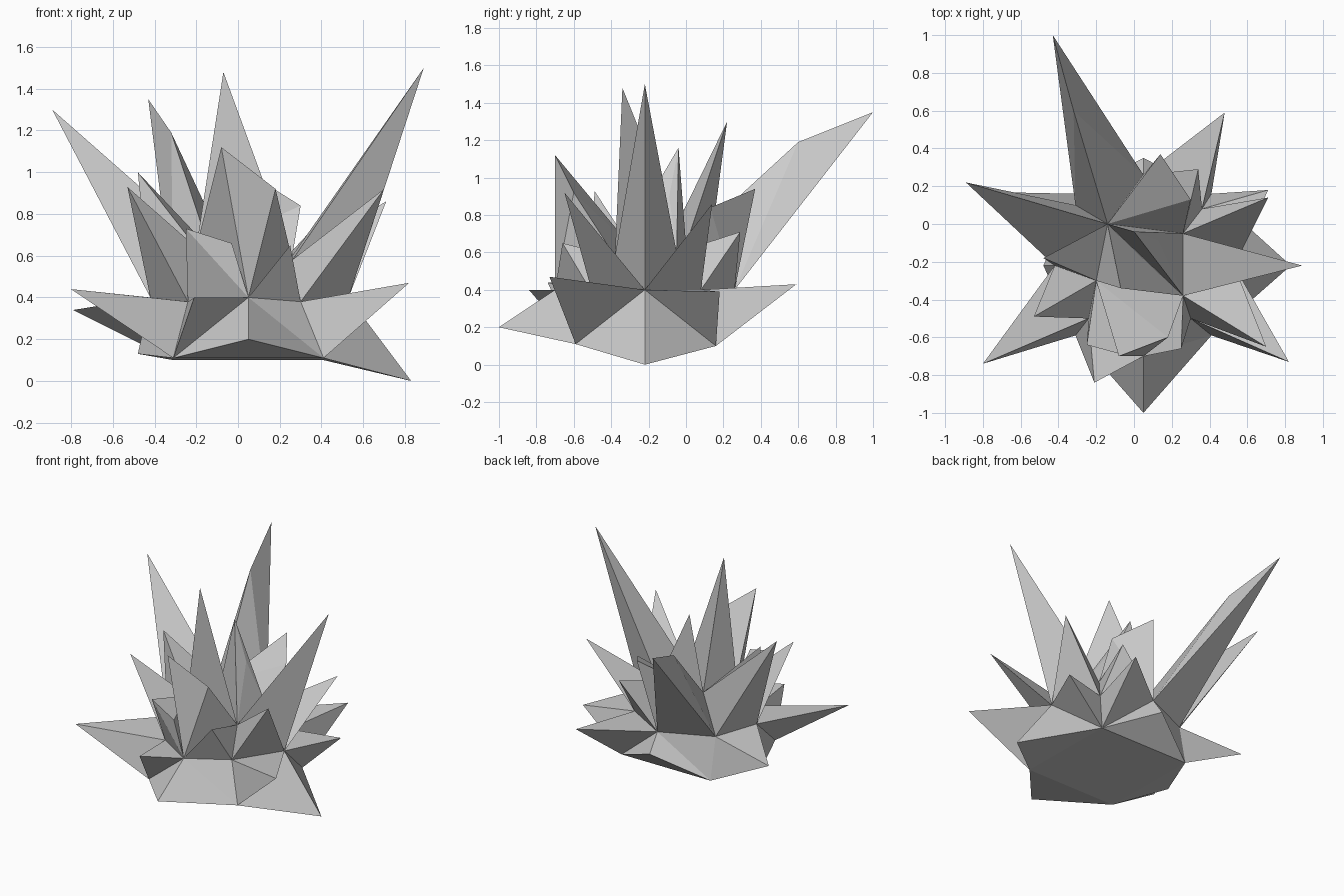
import bpy, bmesh

if "Cube" in bpy.data.objects:
    bpy.data.objects.remove(bpy.data.objects["Cube"])


def hull_into(bm, pts):
    """Add the faceted convex solid through pts to bm."""
    verts = [bm.verts.new(p) for p in pts]
    res = bmesh.ops.convex_hull(bm, input=verts)
    junk = {g for g in res["geom_interior"] + res["geom_unused"]
            if isinstance(g, bmesh.types.BMVert)}
    bmesh.ops.delete(bm, geom=list(junk), context='VERTS')


def make_part(name, solids):
    """One flat-shaded object made of several convex solids."""
    me = bpy.data.meshes.new(name)
    bm = bmesh.new()
    for pts in solids:
        piece = bmesh.new()
        hull_into(piece, pts)
        bmesh.ops.recalc_face_normals(piece, faces=piece.faces)
        tmp = bpy.data.meshes.new("tmp")
        piece.to_mesh(tmp)
        bm.from_mesh(tmp)
        piece.free()
        bpy.data.meshes.remove(tmp)
    bm.to_mesh(me)
    bm.free()
    ob = bpy.data.objects.new(name, me)
    bpy.context.collection.objects.link(ob)


# Hubs of the core: bottom corners, side middles, upright edges, top corners
H = {
    'A': (-.31, -.59, .11), 'B': (.41, -.59, .11),
    'C': (.41, .16, .10), 'D': (-.31, .16, .10),
    'F': (.05, -.70, .40), 'R': (.53, -.22, .40),
    'K': (.05, .26, .40), 'L': (-.42, -.22, .40),
    'e': (-.24, -.50, .38), 'f': (.30, -.50, .38),
    'g': (.36, .08, .40), 'h': (-.31, .10, .40),
    'p': (-.14, .00, .64), 'q': (.26, -.05, .60),
    'r': (.26, -.38, .58), 's': (-.20, -.30, .64),
}


def spikes(name, table):
    """Each row: base hub letters, then one or two tip points."""
    make_part(name, [[H[c] for c in base] + list(tips) for base, *tips in table])


# Rock core
make_part("core", [list(H.values())])

# Low skirt around the foot
spikes("foot_skirt", [
    ("ABF", (.05, -1.0, .20)),
    ("BCR", (.83, -.22, .00)),
    ("CDK", (.05, .35, .27)),
    ("ADL", (-.48, -.22, .13)),
])

# Nearly level spikes at the sides
spikes("lower_spikes", [
    ("eLA", (-.80, -.74, .44)),
    ("fRB", (.82, -.73, .47)),
    ("AFe", (-.21, -.84, .40)),
    ("hLD", (-.79, .17, .34)),
    ("gKC", (.48, .59, .43)),
    ("RgC", (.71, .18, .39)),
])

# Slanted spikes, some with a blunt second corner
spikes("middle_spikes", [
    ("seL", (-.53, -.49, .93)),
    ("psL", (-.48, -.18, 1.0)),
    ("fRr", (.70, -.65, .92)),
    ("qRg", (.71, .14, .86)),
    ("qgK", (.34, .29, .71)),
    ("Ffr", (.25, -.66, .65)),
    ("Fes", (-.25, -.64, .73), (-.03, -.70, .66)),
    ("Frs", (-.08, -.70, 1.12), (.18, -.60, .92)),
    ("pqK", (.14, .37, .94), (.30, .13, .84)),
])

# Tallest spikes
spikes("tall_spikes", [
    ("srp", (-.07, -.34, 1.48)),
    ("pqr", (.00, -.04, 1.16), (.13, -.09, .90)),
    ("qrR", (.89, -.22, 1.50)),
    ("pLh", (-.89, .22, 1.30)),
    ("phK", (-.43, 1.0, 1.35), (-.32, .60, 1.19)),
])
